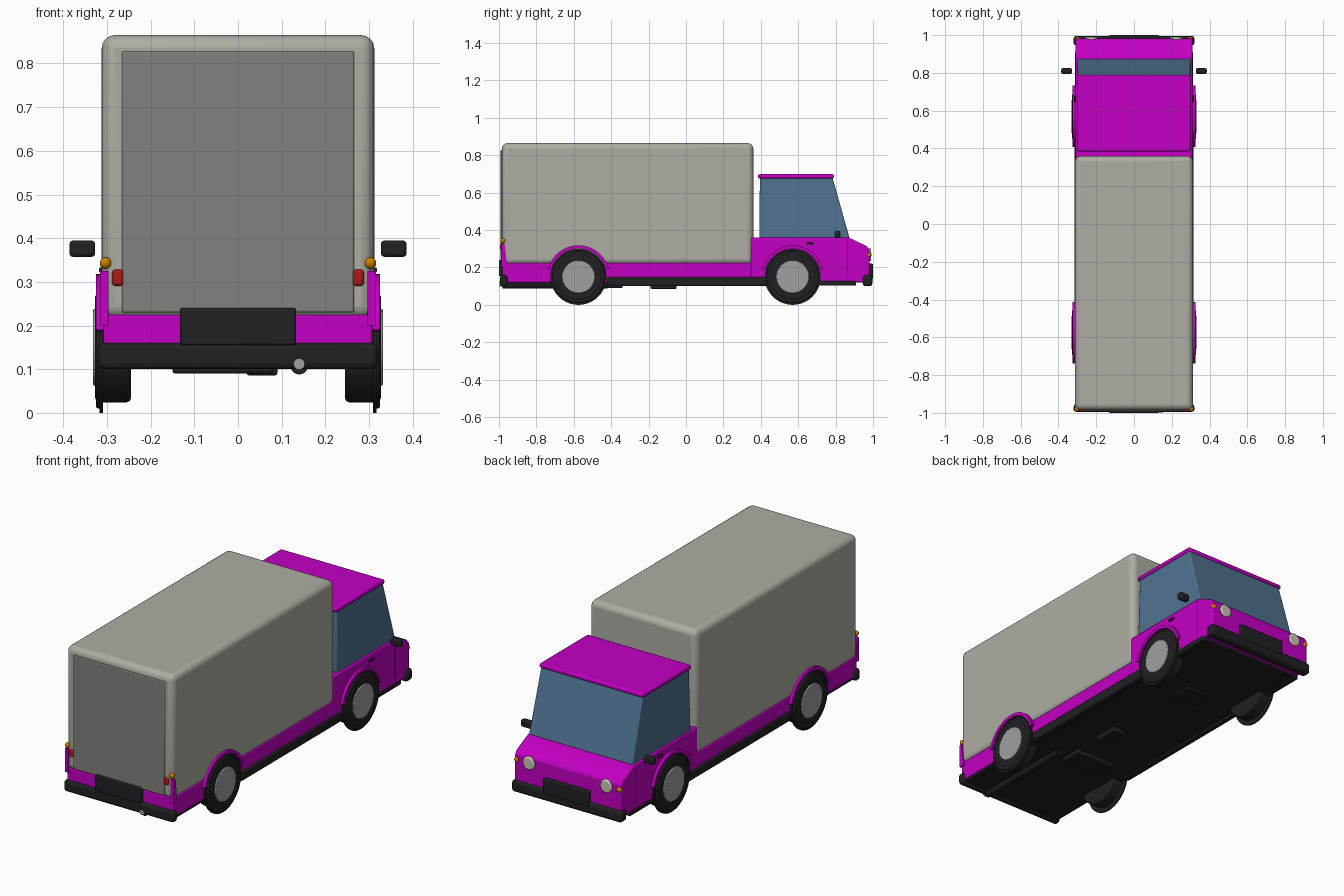
import bpy, bmesh, math
from mathutils import Matrix, Vector

if "Cube" in bpy.data.objects:
    bpy.data.objects.remove(bpy.data.objects["Cube"])

def mat(name, r, g, b):
    m = bpy.data.materials.new(name)
    m.diffuse_color = (r, g, b, 1)
    m.use_nodes = True
    m.node_tree.nodes["Principled BSDF"].inputs["Base Color"].default_value = m.diffuse_color
    return m

PAINT = mat("magenta_paint", 0.55, 0.0, 0.55)
CARGO = mat("cargo_grey", 0.42, 0.42, 0.37)
DOOR = mat("door_grey", 0.22, 0.22, 0.2)
GLASS = mat("glass", 0.08, 0.17, 0.28)
BLACK = mat("black_trim", 0.015, 0.015, 0.017)
METAL = mat("hub_metal", 0.35, 0.35, 0.37)
LAMP = mat("lamp", 0.6, 0.58, 0.45)
ORANGE = mat("orange_lamp", 0.6, 0.22, 0.0)
RED = mat("red_lamp", 0.4, 0.01, 0.01)

def finish(bm, name, m, bevel=0, seg=2):
    bmesh.ops.recalc_face_normals(bm, faces=bm.faces)
    me = bpy.data.meshes.new(name)
    bm.to_mesh(me)
    bm.free()
    me.materials.append(m)
    ob = bpy.data.objects.new(name, me)
    bpy.context.collection.objects.link(ob)
    bpy.ops.object.select_all(action='DESELECT')
    bpy.context.view_layer.objects.active = ob
    ob.select_set(True)
    if bevel:
        b = ob.modifiers.new("Bevel", 'BEVEL')
        b.width, b.segments = bevel, seg
    bpy.ops.object.shade_smooth_by_angle(angle=math.radians(35))
    return ob

def box(name, m, x, y, z, bevel=0, seg=2):
    bm = bmesh.new()
    c = Vector(((x[0]+x[1])/2, (y[0]+y[1])/2, (z[0]+z[1])/2))
    bmesh.ops.create_cube(bm, size=1, matrix=Matrix.Translation(c) @ Matrix.Diagonal(
        (abs(x[1]-x[0]), y[1]-y[0], z[1]-z[0], 1)))
    return finish(bm, name, m, bevel, seg)

def profile(name, m, pts, x0, x1, bevel=0):
    """Extrude a (y, z) outline from x0 to x1."""
    bm = bmesh.new()
    f = bm.faces.new([bm.verts.new((x0, y, z)) for y, z in pts])
    r = bmesh.ops.extrude_face_region(bm, geom=[f])
    bmesh.ops.translate(bm, vec=(x1-x0, 0, 0),
                        verts=[v for v in r['geom'] if isinstance(v, bmesh.types.BMVert)])
    return finish(bm, name, m, bevel)

def disc(name, m, centre, r, depth, axis='X', bevel=0, sides=40):
    bm = bmesh.new()
    rot = Matrix.Rotation(math.pi/2, 4, 'Y' if axis == 'X' else 'X')
    bmesh.ops.create_cone(bm, cap_ends=True, segments=sides, radius1=r, radius2=r,
                          depth=depth, matrix=Matrix.Translation(centre) @ rot)
    return finish(bm, name, m, bevel)

def ball(name, m, centre, r):
    bm = bmesh.new()
    bmesh.ops.create_uvsphere(bm, u_segments=16, v_segments=10, radius=r,
                              matrix=Matrix.Translation(centre))
    return finish(bm, name, m)

# Cargo box and rear door
box("cargo_box", CARGO, (-.312, .312), (-.985, .36), (.215, .865), .03, 4)
box("rear_door", DOOR, (-.266, .266), (-.991, -.97), (.23, .828), .004)

# Lower body, cab base with sloped nose, underside
box("lower_body", PAINT, (-.308, .308), (-.98, .36), (.12, .225), .006)
profile("cab_base", PAINT, [(.345, .12), (.345, .36), (.87, .36), (.965, .315),
        (.982, .295), (.982, .12)], -.31, .31, .008)
box("underbody", BLACK, (-.302, .302), (-.97, .91), (.108, .13))

# Cab windows and roof
bm = bmesh.new()
low = [bm.verts.new(p) for p in ((-.303, .392, .355), (.303, .392, .355),
                                 (.303, .875, .355), (-.303, .875, .355))]
top = [bm.verts.new(p) for p in ((-.295, .395, .685), (.295, .395, .685),
                                 (.295, .782, .685), (-.295, .782, .685))]
bm.faces.new(low)
bm.faces.new(top)
for i in range(4):
    j = (i+1) % 4
    bm.faces.new((low[i], low[j], top[j], top[i]))
finish(bm, "cab_windows", GLASS, .006)
box("cab_roof", PAINT, (-.302, .302), (.385, .79), (.676, .699), .008)

# Bumpers and plates at both ends
box("rear_bumper", BLACK, (-.32, .32), (-.994, -.955), (.1, .16), .014, 3)
box("front_bumper", BLACK, (-.32, .32), (.945, .996), (.1, .16), .014, 3)
box("rear_plate", BLACK, (-.133, .133), (-1, -.975), (.155, .24), .005)
box("front_plate", BLACK, (-.133, .133), (.97, 1), (.14, .22), .005)

# Underside boxes and exhaust
box("fuel_tank", BLACK, (-.15, .08), (-.46, -.34), (.09, .115), .006)
box("exhaust_silencer", BLACK, (.02, .09), (-.19, -.05), (.086, .115), .005)
box("gearbox", BLACK, (-.09, .06), (.38, .5), (.1, .115), .005)
disc("exhaust_pipe", BLACK, (.14, -.7, .108), .02, .56, 'Y', sides=20)
disc("exhaust_tip", METAL, (.14, -.97, .112), .013, .056, 'Y', sides=20)

for s, side in ((1, "right"), (-1, "left")):
    # Wheels: narrow outer tyre rim, wide inner tyre, hub, and arch flare
    for y, end in ((-.575, "rear"), (.57, "front")):
        n = f"{end}_{side}_"
        disc(n + "tyre", BLACK, (s*.286, y, .15), .126, .082, bevel=.01)
        disc(n + "tyre_sidewall", BLACK, (s*.313, y, .15), .15, .008)
        disc(n + "tyre_shoulder", BLACK, (s*.319, y, .15), .14, .012, bevel=.005)
        disc(n + "hub", METAL, (s*.322, y, .15), .088, .02, bevel=.004)
        arc = [math.radians(14 + 152*i/20) for i in range(21)]
        pts = [(y + .168*math.cos(a), .15 + .168*math.sin(a)) for a in arc]
        pts += [(y + .151*math.cos(a), .15 + .151*math.sin(a)) for a in reversed(arc)]
        profile(n + "wheel_arch", PAINT, pts, s*.29, s*.325)
    # Side skirts
    box(side + "_side_skirt", BLACK, (s*.28, s*.316), (-.42, .43), (.1, .15), .008)
    box(side + "_front_skirt", BLACK, (s*.28, s*.312), (.69, .91), (.103, .128), .005)
    # Mirrors, door handle, door seam
    box(side + "_mirror", BLACK, (s*.327, s*.386), (.795, .825), (.357, .395), .009, 3)
    box(side + "_door_handle", BLACK, (s*.305, s*.318), (.645, .682), (.322, .333), .003)
    box(side + "_door_seam", BLACK, (s*.305, s*.3115), (.863, .867), (.155, .352))
    # Headlights and tail lights
    disc(side + "_headlight", LAMP, (s*.225, .977, .268), .034, .026, 'Y', .006, 28)
    ball(side + "_front_indicator", ORANGE, (s*.298, .978, .268), .014)
    box(side + "_tail_light", RED, (s*.262, s*.288), (-.994, -.965), (.291, .328), .006)
    ball(side + "_rear_indicator", ORANGE, (s*.303, -.98, .343), .0135)
    # Painted rear corner posts
    profile(side + "_rear_corner", PAINT, [(-.986, .2), (-.986, .325), (-.97, .325),
            (-.955, .2)], s*.297, s*.316)
